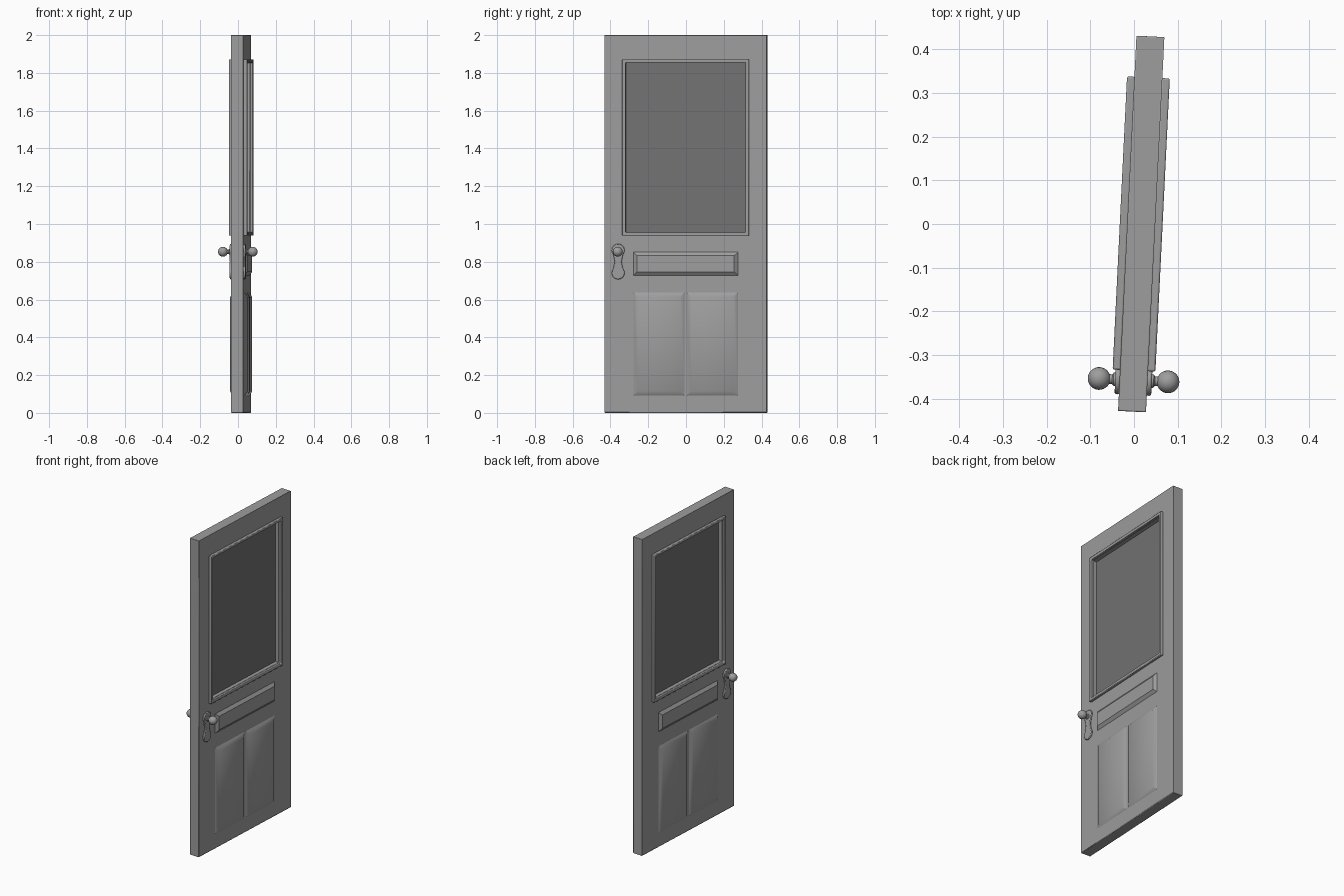
import bpy
import bmesh
import math
from mathutils import Matrix, Vector

cube = bpy.data.objects.get("Cube")
if cube:
    bpy.data.objects.remove(cube, do_unlink=True)

# The door is built along local y, facing local x, then turned slightly ajar
SWING = -0.049
CENTRE = (0.0165, 0, 0)
HALF = 0.032            # half thickness of the slab
SIDES = (("right", -1), ("left", 1))


def material(name, grey):
    m = bpy.data.materials.new(name)
    m.use_nodes = True
    colour = (grey, grey, grey, 1)
    m.diffuse_color = colour
    bsdf = m.node_tree.nodes["Principled BSDF"]
    bsdf.inputs["Base Color"].default_value = colour
    bsdf.inputs["Roughness"].default_value = 0.6
    return m


PAINT = material("door_grey", 0.34)
GLASS = material("dark_glass", 0.17)


def finish(name, bm, mat, bevel=0.0, segments=2):
    bmesh.ops.recalc_face_normals(bm, faces=bm.faces)
    mesh = bpy.data.meshes.new(name)
    bm.to_mesh(mesh)
    bm.free()
    mesh.materials.append(mat)
    ob = bpy.data.objects.new(name, mesh)
    bpy.context.collection.objects.link(ob)
    ob.location = CENTRE
    ob.rotation_euler.z = SWING
    if bevel:
        mod = ob.modifiers.new("Bevel", "BEVEL")
        mod.width = bevel
        mod.segments = segments
        mod.limit_method = "ANGLE"
        mod.angle_limit = math.radians(50)
    bpy.ops.object.select_all(action="DESELECT")
    ob.select_set(True)
    bpy.context.view_layer.objects.active = ob
    bpy.ops.object.shade_smooth_by_angle(angle=math.radians(36))
    return ob


def rect(bm, x, r):
    """Four corner vertices of the rectangle (y0, y1, z0, z1) at depth x."""
    y0, y1, z0, z1 = r
    return [bm.verts.new((x, y, z)) for y, z in ((y0, z0), (y1, z0), (y1, z1), (y0, z1))]


def bridge(bm, a, b):
    for i in range(len(a)):
        j = (i + 1) % len(a)
        bm.faces.new((a[i], a[j], b[j], b[i]))


def inset(r, d):
    return (r[0] + d, r[1] - d, r[2] + d, r[3] - d)


def ring(name, outer, inner, x0, x1, bevel):
    """Rectangular frame with an opening right through it."""
    bm = bmesh.new()
    loops = [rect(bm, x0, outer), rect(bm, x1, outer), rect(bm, x1, inner), rect(bm, x0, inner)]
    for i in range(4):
        bridge(bm, loops[i], loops[(i + 1) % 4])
    return finish(name, bm, PAINT, bevel)


def raised(name, outer, slope, x0, x1, mat=PAINT):
    """Raised panel with sloping edges."""
    bm = bmesh.new()
    a, b = rect(bm, x0, outer), rect(bm, x1, inset(outer, slope))
    bridge(bm, a, b)
    bm.faces.new(a)
    bm.faces.new(b)
    return finish(name, bm, mat)


# Slab with the window opening, and the pane set in its middle
trim = (-0.336, 0.336, 0.938, 1.872)
opening = inset(trim, 0.018)
ring("door_slab", (-0.43, 0.43, 0, 2), opening, -HALF, HALF, 0.003)
raised("window_pane", inset(trim, 0.012), 0, -0.007, 0.007, GLASS)

# Escutcheon outline: two round ends joined by a narrow waist
R = 0.034
outline = []
for zc, start in ((0.861, -40), (0.741, 140)):
    for i in range(21):
        a = math.radians(start + 13 * i)
        outline.append((R * math.cos(a), zc + R * math.sin(a)))
    outline.append((-0.018 if start < 0 else 0.018, 0.80))

# Knob profile: (distance from slab centre, radius)
BALL, BALL_R = 0.079, 0.026
knob_profile = [(0.036, 0), (0.036, 0.017), (0.046, 0.015), (0.049, 0.011)]
for i in range(13):
    a = math.radians(155 - 155 * i / 12)
    knob_profile.append((BALL + BALL_R * math.cos(a), BALL_R * math.sin(a)))

LOCK_Y, KNOB_Z = -0.358, 0.853

for side, s in SIDES:
    # Window trim
    ring(side + "_window_trim", trim, opening, s * (HALF - 0.002), s * 0.049, 0.004)

    # Raised panels: one wide panel above two tall ones
    x0, x1 = s * (HALF - 0.001), s * 0.046
    raised(side + "_wide_panel", (-0.278, 0.278, 0.727, 0.852), 0.02, x0, x1)
    raised(side + "_lower_panel_a", (-0.278, -0.005, 0.09, 0.638), 0.025, x0, x1)
    raised(side + "_lower_panel_b", (0.005, 0.278, 0.09, 0.638), 0.025, x0, x1)

    # Escutcheon plate
    bm = bmesh.new()
    back = [bm.verts.new((s * (HALF - 0.002), LOCK_Y + y, z)) for y, z in outline]
    front = [bm.verts.new((s * 0.042, LOCK_Y + y, z)) for y, z in outline]
    bridge(bm, back, front)
    bm.faces.new(back)
    bm.faces.new(front)
    finish(side + "_lock_plate", bm, PAINT, 0.004)

    # Turned knob
    bm = bmesh.new()
    verts = [bm.verts.new((s * d, r, 0)) for d, r in knob_profile]
    edges = [bm.edges.new(pair) for pair in zip(verts, verts[1:])]
    bmesh.ops.spin(bm, geom=verts + edges, cent=(0, 0, 0), axis=(1, 0, 0),
                   angle=2 * math.pi, steps=24)
    bmesh.ops.remove_doubles(bm, verts=bm.verts, dist=0.0002)
    bmesh.ops.transform(bm, matrix=Matrix.Translation(Vector((0, LOCK_Y, KNOB_Z))), verts=bm.verts)
    finish(side + "_knob", bm, PAINT)
